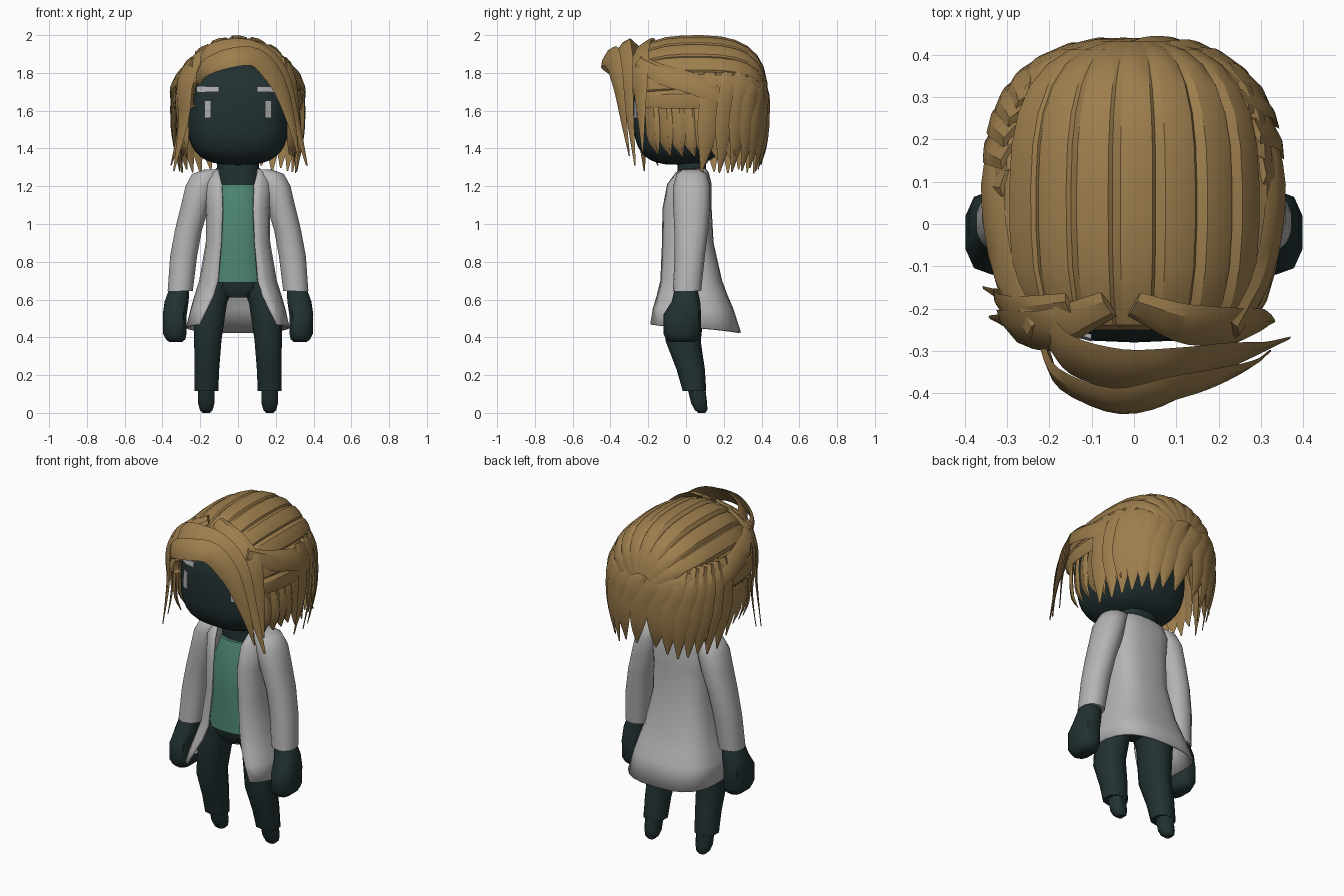
import bpy, bmesh, math, random
from mathutils import Vector

if "Cube" in bpy.data.objects:
    bpy.data.objects.remove(bpy.data.objects["Cube"])

random.seed(4)


def material(name, rgb):
    m = bpy.data.materials.new(name)
    m.diffuse_color = (*rgb, 1)
    m.use_nodes = True
    m.node_tree.nodes["Principled BSDF"].inputs["Base Color"].default_value = m.diffuse_color
    return m


HAIR = material("tan_hair", (0.34, 0.21, 0.075))
DARK = material("dark_teal", (0.016, 0.031, 0.032))
COAT = material("coat_grey", (0.46, 0.46, 0.46))
SHIRT = material("shirt_green", (0.075, 0.235, 0.17))
EYE = material("eye_grey", (0.42, 0.42, 0.43))


def spow(v, e):
    return math.copysign(abs(v) ** e, v)


def finish(name, bm, mat, angle=40):
    bmesh.ops.recalc_face_normals(bm, faces=bm.faces)
    me = bpy.data.meshes.new(name)
    bm.to_mesh(me)
    bm.free()
    ob = bpy.data.objects.new(name, me)
    bpy.context.collection.objects.link(ob)
    me.materials.append(mat)
    bpy.ops.object.select_all(action='DESELECT')
    ob.select_set(True)
    bpy.context.view_layer.objects.active = ob
    bpy.ops.object.shade_smooth_by_angle(angle=math.radians(angle))
    return ob


def bridge(bm, rows, wrap=True, caps=True):
    """Skin a list of vertex rows."""
    n = len(rows[0])
    for a, b in zip(rows, rows[1:]):
        for i in range(n if wrap else n - 1):
            j = (i + 1) % n
            bm.faces.new((a[i], a[j], b[j], b[i]))
    if caps:
        bm.faces.new(rows[0][::-1])
        bm.faces.new(rows[-1])


def loft(name, rings, mat, n=12, e=0.8, sides=(1,), angle=45):
    """Stacked rounded sections (x, y, z, rx, ry), one copy per side."""
    for s in sides:
        bm, rows = bmesh.new(), []
        for x, y, z, rx, ry in rings:
            angs = [2 * math.pi * (i + 0.5) / n for i in range(n)]
            rows.append([bm.verts.new((s * (x + rx * spow(math.cos(a), e)),
                                       y + ry * spow(math.sin(a), e), z)) for a in angs])
        bridge(bm, rows)
        label = name if len(sides) == 1 else ("right_" if s > 0 else "left_") + name
        finish(label, bm, mat, angle)


BOTH = (1, -1)

# Legs, feet and hips
loft("leg", [(.10, 0, .70, .09, .1), (.145, 0, .58, .09, .1), (.16, -.015, .38, .075, .093),
             (.165, .025, .23, .068, .075), (.168, .045, .115, .066, .062)], DARK, 10, sides=BOTH)
loft("foot", [(.168, .055, .13, .047, .05), (.168, .07, .05, .046, .045),
              (.168, .08, .015, .036, .035), (.168, .083, 0, .02, .02)], DARK, 8, sides=BOTH)
loft("hips", [(0, 0, .73, .15, .105), (0, 0, .66, .16, .105), (0, 0, .61, .07, .08)], DARK)

# Shirt and neck
loft("shirt", [(0, 0, .69, .155, .122), (0, 0, .9, .13, .118),
               (0, .01, 1.1, .13, .12), (0, .02, 1.21, .10, .09)], SHIRT, 16)
loft("neck", [(0, .03, 1.18, .09, .085), (0, .03, 1.25, .12, .075), (0, .03, 1.36, .11, .08)], DARK)

# Sleeves and hands
loft("sleeve", [(.13, .03, 1.288, .05, .05), (.17, .03, 1.265, .075, .08), (.20, .03, 1.2, .08, .098),
                (.225, .03, 1.1, .078, .098), (.262, .028, .97, .073, .09), (.288, .02, .83, .073, .08),
                (.306, .005, .645, .068, .075)], COAT, 14, 0.9, BOTH, 60)
loft("hand", [(.31, 0, .66, .055, .06), (.325, 0, .59, .066, .075), (.335, -.02, .52, .066, .1),
              (.335, -.02, .42, .065, .1), (.33, -.02, .39, .054, .085), (.33, -.02, .375, .035, .06)],
     DARK, 10, sides=BOTH)

# Open coat: z, half width, front y, back y, half gap at the front
bm, rows = bmesh.new(), []
for z, w, yf, yb, g in [(1.29, .11, -.02, .10, .10), (1.27, .15, -.06, .115, .10), (1.21, .175, -.10, .13, .085),
                        (1.08, .165, -.125, .13, .08), (.9, .165, -.13, .14, .088), (.7, .20, -.14, .185, .105),
                        (.62, .225, -.165, .215, .13), (.55, .245, -.20, .245, .165),
                        (.45, .27, -.235, .285, .205)]:
    e, n = 0.7, 20
    t0 = math.asin((g / w) ** (1 / e))
    row = []
    for i in range(n + 1):
        t = t0 + (2 * math.pi - 2 * t0) * i / n
        cy, ry = (yf + yb) / 2, (yb - yf) / 2
        y = cy - ry * spow(math.cos(t), e)
        drop = 0.025 * math.cos(t) if z < .5 else 0
        row.append(bm.verts.new((w * spow(math.sin(t), e), y, z + drop)))
    rows.append(row)
bridge(bm, rows, wrap=False, caps=False)
coat = finish("coat", bm, COAT, 45)
sol = coat.modifiers.new("cloth", 'SOLIDIFY')
sol.thickness, sol.offset = 0.012, 0

# Head: squared-off sphere
HC, HR, HE = Vector((0, -.03, 1.585)), Vector((.27, .25, .272)), 0.67
bm = bmesh.new()
bmesh.ops.create_uvsphere(bm, u_segments=28, v_segments=18, radius=1)
for v in bm.verts:
    v.co = Vector([HC[i] + HR[i] * spow(v.co[i], HE) for i in range(3)])
finish("head", bm, DARK, 60)


def face_y(x, z):
    p = 2 / HE
    r = 1 - abs(x / HR.x) ** p - abs((z - HC.z) / HR.z) ** p
    return HC.y - HR.y * max(r, 0.01) ** (1 / p)


# Eyes and eyebrows: thin plates following the face
for name, x0, x1, z0, z1 in [("eye", .143, .177, 1.56, 1.655), ("eyebrow", .10, .22, 1.70, 1.728)]:
    for s in BOTH:
        bm, rows = bmesh.new(), []
        for d in (-.009, .004):
            rows.append([[bm.verts.new((s * x, face_y(x, z) + d, z)) for z in (z0, (z0 + z1) / 2, z1)]
                         for x in (x0, (x0 + x1) / 2, x1)])
        loops = [[r[0][0], r[1][0], r[2][0], r[2][1], r[2][2], r[1][2], r[0][2], r[0][1]] for r in rows]
        bridge(bm, loops, caps=False)
        for r in rows:
            bridge(bm, r, wrap=False, caps=False)
        finish(("right_" if s > 0 else "left_") + name, bm, EYE)

# Hair cap: front-to-back locks separated by grooves
P = 2.8
CY, RX, RY, Z0, RZ = .05, .345, .385, 1.65, .35
bm, rows = bmesh.new(), []
LOCKS = 11
for t, inner in [(-.7, .8), (-.78, .93), (-.75, 1), (-.6, 1), (-.4, 1), (-.15, 1), (.1, 1), (.35, 1),
                 (.55, 1), (.72, 1), (.85, 1), (.94, 1), (.99, 1)]:
    f = (1 - abs(t) ** P) ** (1 / P) * inner
    row = []
    for k in range(LOCKS):
        for frac, sc in ((0, .96), (.2, 1.0), (.55, 1.005), (.92, .985)):
            a = math.radians(-98 + 196 * (k + frac) / LOCKS)
            row.append(bm.verts.new((RX * f * sc * math.sin(a), CY + RY * t,
                                     Z0 + (RZ - .002) * f * sc * math.cos(a))))
    rows.append(row)
bridge(bm, rows, wrap=False, caps=False)
finish("hair_cap", bm, HAIR, 25)

CENTRE = Vector((0, .03, 1.6))


def strand(bm, pts, width, thick=.014, start=.6, tip=.08, steps=3):
    """Flat pointed lock along a smooth path, facing away from the head centre."""
    p = [Vector(q) for q in pts]
    p = [2 * p[0] - p[1]] + p + [2 * p[-1] - p[-2]]
    path = []
    for i in range(1, len(p) - 2):
        for k in range(steps):
            u = k / steps
            path.append(.5 * (2 * p[i] + (p[i + 1] - p[i - 1]) * u
                        + (2 * p[i - 1] - 5 * p[i] + 4 * p[i + 1] - p[i + 2]) * u * u
                        + (3 * p[i] - p[i - 1] - 3 * p[i + 1] + p[i + 2]) * u ** 3))
    path.append(p[-2])
    rows, n = [], len(path) - 1
    for i, c in enumerate(path):
        u = i / n
        end = 1 if u < .6 else 1 - (1 - tip) * (u - .6) / .4
        w = width * (start + (1 - start) * min(u / .3, 1)) * end
        h = thick * max(end, .25)
        tan = (path[min(i + 1, n)] - path[max(i - 1, 0)]).normalized()
        side = tan.cross(c - CENTRE).normalized()
        nor = side.cross(tan)
        rows.append([bm.verts.new(c + side * w * a + nor * h * b)
                     for a, b in ((-.5, 0), (-.25, 1), (.25, .8), (.5, -.2), (0, -.5))])
    bridge(bm, rows)


def plan(deg, scale, z):
    """Point on the hair outline; 0 degrees is straight back."""
    b = math.radians(deg)
    return (RX * scale * spow(math.sin(b), 2 / P), CY + RY * scale * spow(math.cos(b), 2 / P), z)


# Back curtain of hanging, slightly swept locks growing out of the cap
bm = bmesh.new()
for k in range(15):
    d = -84 + 12 * k
    end = 1.265 + random.uniform(0, .06)
    sw = 9 * math.cos(math.radians(d))
    strand(bm, [plan(d - 2 * sw, .87, 1.80), plan(d - sw, .965, 1.70), plan(d, .98, 1.57),
                plan(d + 2, .96, 1.42), plan(d + 4, .90, end)], .125, .014)
finish("back_hair", bm, HAIR, 30)

# Side locks below a swept-back band, on both sides
bm = bmesh.new()
for s in BOTH:
    for k in range(7):
        y = -.19 + .064 * k
        end = 1.31 + random.uniform(0, .06)
        x = .295 - .25 * max(0, -y - .1)
        strand(bm, [(s * x * .93, y, 1.72), (s * x * 1.05, y + .01, 1.58),
                    (s * x * 1.05, y + .02, 1.44), (s * x, y + .045, end)], .095, .014)
    strand(bm, [(s * .235, -.25, 1.86), (s * .305, -.12, 1.79), (s * .335, .05, 1.74),
                (s * .325, .2, 1.66), (s * .27, .34, 1.5)], .12, .015)
    strand(bm, [(s * .24, -.24, 1.79), (s * .305, -.1, 1.71), (s * .325, .06, 1.68),
                (s * .32, .2, 1.57), (s * .31, .26, 1.36)], .08, .014)
finish("side_hair", bm, HAIR, 30)

# Swept fringe and face-framing locks
bm = bmesh.new()
for pts, w, st in [
    ([(-.21, -.29, 1.77), (-.17, -.37, 1.83), (-.04, -.42, 1.88), (.1, -.39, 1.88),
      (.21, -.36, 1.75), (.28, -.33, 1.55), (.32, -.30, 1.36)], .12, .7),
    ([(-.21, -.24, 1.84), (-.15, -.31, 1.90), (-.03, -.345, 1.925), (.1, -.34, 1.905), (.22, -.32, 1.79),
      (.29, -.30, 1.6), (.365, -.27, 1.31)], .15, .9),
    ([(0, -.19, 1.965), (.12, -.235, 1.93), (.24, -.245, 1.83), (.295, -.24, 1.65), (.33, -.23, 1.38)], .12, .6),
    ([(-.06, -.19, 1.965), (-.2, -.25, 1.88), (-.28, -.25, 1.74), (-.29, -.24, 1.55), (-.34, -.22, 1.28)], .12, .6),
    ([(-.15, -.19, 1.94), (-.27, -.21, 1.82), (-.305, -.2, 1.68), (-.305, -.18, 1.5), (-.355, -.15, 1.31)], .10, .6),
]:
    strand(bm, pts, w, .014, st, steps=4)
finish("fringe", bm, HAIR, 30)
